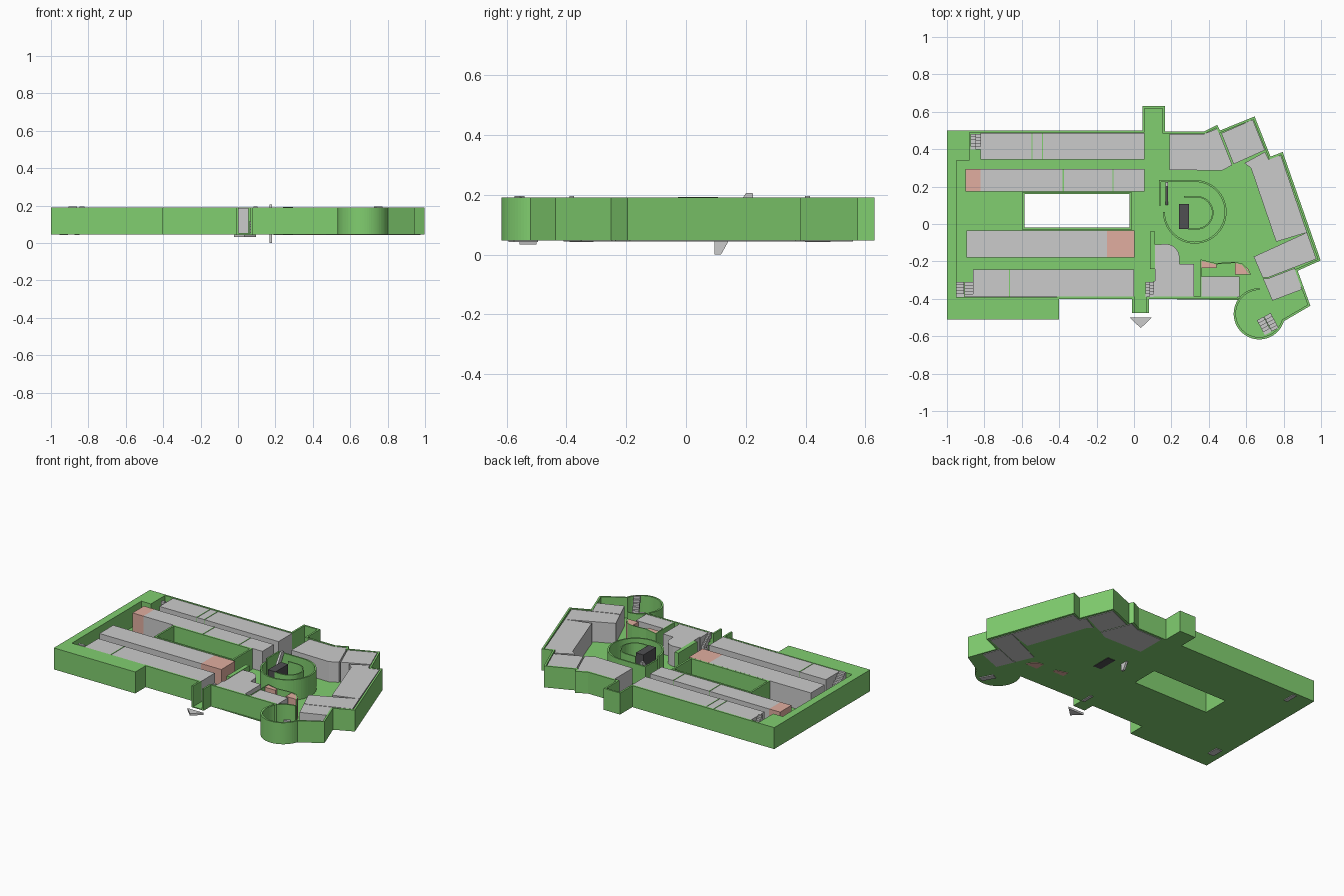
import bpy, bmesh, math
from mathutils import Vector, Matrix

if "Cube" in bpy.data.objects:
    bpy.data.objects.remove(bpy.data.objects["Cube"])

Z0, ZF, ZT = 0.047, 0.053, 0.19   # slab bottom, floor, wall top


def material(name, rgb):
    m = bpy.data.materials.new(name)
    m.diffuse_color = (*rgb, 1)
    m.use_nodes = True
    m.node_tree.nodes["Principled BSDF"].inputs["Base Color"].default_value = m.diffuse_color
    return m


GREEN = material("green", (0.22, 0.62, 0.16))
PINK = material("pink", (0.75, 0.42, 0.35))
DARK = material("dark", (0.08, 0.08, 0.085))


def finish(bm, name, mat):
    bmesh.ops.recalc_face_normals(bm, faces=bm.faces)
    me = bpy.data.meshes.new(name)
    bm.to_mesh(me)
    bm.free()
    if mat:
        me.materials.append(mat)
    ob = bpy.data.objects.new(name, me)
    bpy.context.collection.objects.link(ob)
    return ob


def prism(name, pts, z0, z1, mat=None, hole=None):
    """Extrude an outline upward, optionally with a hole through it."""
    bm = bmesh.new()
    if hole:
        edges = []
        for loop in (pts, hole):
            vs = [bm.verts.new((x, y, z0)) for x, y in loop]
            edges += [bm.edges.new((vs[i - 1], vs[i])) for i in range(len(vs))]
        bmesh.ops.triangle_fill(bm, edges=edges, use_beauty=True, use_dissolve=False)
    else:
        bm.faces.new([bm.verts.new((x, y, z0)) for x, y in pts])
    r = bmesh.ops.extrude_face_region(bm, geom=bm.faces[:])
    vs = [g for g in r["geom"] if isinstance(g, bmesh.types.BMVert)]
    bmesh.ops.translate(bm, verts=vs, vec=(0, 0, z1 - z0))
    return finish(bm, name, mat)


def rect(x0, x1, y0, y1):
    return [(x0, y0), (x1, y0), (x1, y1), (x0, y1)]


def arc(cx, cy, r, a0, a1, n=24):
    return [(cx + r * math.cos(math.radians(a0 + (a1 - a0) * i / n)),
             cy + r * math.sin(math.radians(a0 + (a1 - a0) * i / n))) for i in range(n + 1)]


def wall(name, path, t, z1=ZT, closed=False):
    """Thin wall along a path, thickness t to the right of travel, mitred corners."""
    p = [Vector(q) for q in path]
    n = len(p)
    perp = lambda a, b: Vector(((b - a).y, -(b - a).x)).normalized()
    inner = []
    for i in range(n):
        pr = perp(p[i - 1], p[i]) if (i or closed) else None
        nx = perp(p[i], p[(i + 1) % n]) if (i < n - 1 or closed) else None
        pr, nx = pr or nx, nx or pr
        inner.append(p[i] + (pr + nx) * (t / max(0.3, 1 + pr.dot(nx))))
    bm = bmesh.new()
    rows = [[bm.verts.new((o.x, o.y, z)) for o, z in
             ((p[i], Z0), (p[i], z1), (inner[i], z1), (inner[i], Z0))] for i in range(n)]
    for i in range(n if closed else n - 1):
        a, b = rows[i], rows[(i + 1) % n]
        for k in range(4):
            bm.faces.new((a[k], b[k], b[k - 3], a[k - 3]))
    if not closed:
        bm.faces.new(rows[0])
        bm.faces.new(rows[-1])
    return finish(bm, name, GREEN)


def stairs(name, cx, cy, w, d, rot=0, n=5):
    """Two side-by-side runs of steps, turning at mid height."""
    bm = bmesh.new()
    lo, hi = 0.042, 0.195
    for run in (0, 1):
        for i in range(n):
            k = i if run == 0 else 2 * n - 1 - i
            top = lo + (hi - lo) * (k + 1) / (2 * n)
            bot = lo if run == 0 else max(lo, top - 0.04)
            m = (Matrix.Translation((cx, cy, (top + bot) / 2)) @ Matrix.Rotation(rot, 4, 'Z')
                 @ Matrix.Translation(((run - 0.5) * w / 2, -d / 2 + (i + 0.5) * d / n, 0))
                 @ Matrix.Diagonal((w / 2 * 0.96, d / n, top - bot, 1)))
            bmesh.ops.create_cube(bm, size=1, matrix=m)
    finish(bm, name, None)


# Outer footprint, clockwise from the right side of the open entrance's left jamb
outline = [(-0.01, -0.475), (-0.01, -0.4), (-0.4, -0.4), (-0.4, -0.51), (-1, -0.51),
           (-1, 0.5), (0.045, 0.5), (0.045, 0.63), (0.165, 0.63), (0.165, 0.495),
           (0.375, 0.495), (0.445, 0.53), (0.46, 0.5), (0.645, 0.575), (0.73, 0.36),
           (0.795, 0.385), (0.998, -0.195), (0.875, -0.25), (0.943, -0.437)]
outline += arc(0.67, -0.48, 0.137, -17, -217, 40)
outline += [(0.56, -0.4), (0.08, -0.4), (0.08, -0.475)]
court = rect(-0.585, -0.025, -0.02, 0.16)
prism("floor_slab", outline, Z0, ZF, GREEN, court)
wall("outer_wall", outline, 0.012)
wall("courtyard_wall", court, 0.012, closed=True)
prism("west_wall", rect(-1, -0.95, -0.5, 0.5), ZF, ZT, GREEN)
prism("northwest_block", rect(-0.99, -0.88, 0.34, 0.49), ZF, ZT, GREEN)
prism("southwest_block", rect(-0.995, -0.402, -0.508, -0.392), ZF, ZT, GREEN)
prism("corridor_wall", rect(0.085, 0.112, -0.24, -0.04), ZF, ZT, GREEN)

# Tower wall closing the circle on the inside
wall("tower_inner_wall", arc(0.67, -0.48, 0.137, 143, 90, 12), 0.01)

# Central round hall and its inner screen
wall("round_hall_wall", [(0.135, 0.1), (0.135, 0.235)] + arc(0.325, 0.065, 0.17, 90, -180, 48), 0.01)
wall("inner_screen", [(0.268, 0.15)] + arc(0.335, 0.06, 0.09, 90, -90, 24) + [(0.29, -0.03)], 0.008)
prism("dark_core", rect(0.24, 0.295, -0.027, 0.107), 0.044, 0.192, DARK)

# Straight rows of rooms, split by partitions: x breaks, y range
ZR = 0.188
rows = {"back_rooms": ([-0.82, -0.545, -0.49, 0.057], 0.345, 0.486),
        "inner_back_rooms": ([-0.82, -0.378, -0.112, 0.057], 0.175, 0.295),
        "middle_room": ([-0.895, -0.145], -0.18, -0.036),
        "front_rooms": ([-0.86, -0.665, 0.0], -0.39, -0.243)}
for name, (xs, y0, y1) in rows.items():
    for i in range(len(xs) - 1):
        prism(f"{name}_{i}", rect(xs[i] + 0.003 * (i > 0), xs[i + 1] - 0.003 * (i < len(xs) - 2), y0, y1), ZF, ZR)
    for x in xs[1:-1]:
        prism(name + "_partition", rect(x - 0.003, x + 0.003, y0, y1), ZF, ZT, GREEN)

# Pink rooms
prism("pink_room_west", rect(-0.9, -0.82, 0.175, 0.295), ZF, ZR, PINK)
prism("pink_room_middle", rect(-0.145, 0.003, -0.18, -0.036), ZF, ZR, PINK)
prism("pink_room_small", [(0.36, -0.19), (0.36, -0.235), (0.44, -0.235), (0.44, -0.212)], 0.044, ZR, PINK)
prism("pink_room_fan", [(0.54, -0.205), (0.54, -0.27), (0.625, -0.27), (0.61, -0.24), (0.58, -0.213)], 0.044, ZR, PINK)
wall("curved_corridor_wall", [(0.36, -0.19), (0.44, -0.21), (0.49, -0.205), (0.54, -0.203), (0.58, -0.212), (0.625, -0.27)], 0.006)
prism("corridor_side_wall", rect(0.355, 0.362, -0.39, -0.19), ZF, ZT, GREEN)

# Rooms near the entrance
prism("lobby_room", [(0.105, -0.305), (0.105, -0.39), (0.32, -0.39), (0.32, -0.215), (0.243, -0.215)]
      + arc(0.17, -0.18, 0.073, 0, 90, 8) + [(0.113, -0.11), (0.113, -0.305)], ZF, ZR)
prism("lobby_east_room", rect(0.36, 0.565, -0.39, -0.28), ZF, ZR)

# Angled east wing, whose blocks reach just under the slab
east = [[(0.19, 0.29), (0.47, 0.285), (0.525, 0.315), (0.458, 0.485), (0.445, 0.51), (0.37, 0.48), (0.19, 0.48)],
        [(0.467, 0.485), (0.635, 0.558), (0.70, 0.395), (0.533, 0.32)],
        [(0.59, 0.325), (0.625, 0.30), (0.76, -0.095), (0.925, -0.045), (0.785, 0.367), (0.72, 0.345), (0.70, 0.385)],
        [(0.64, -0.175), (0.925, -0.045), (0.975, -0.187), (0.715, -0.287), (0.688, -0.287)],
        [(0.69, -0.292), (0.715, -0.292), (0.86, -0.236), (0.898, -0.35), (0.74, -0.41)]]
for i, pts in enumerate(east):
    prism(f"east_room_{i}", pts, 0.044, ZR)

# Stairs
stairs("stairs_northwest", -0.847, 0.44, 0.055, 0.085)
stairs("stairs_southwest", -0.908, -0.35, 0.095, 0.08)
stairs("stairs_entrance", 0.083, -0.35, 0.042, 0.08)
stairs("stairs_tower", 0.715, -0.535, 0.085, 0.09, math.radians(28))

# Slanted ramp passing through the floor: profile in y-z
bm = bmesh.new()
prof = [(0.095, 0.045), (0.095, 0), (0.117, 0), (0.225, 0.19), (0.223, 0.205), (0.2, 0.205)]
face = bm.faces.new([bm.verts.new((0.168, y, z)) for y, z in prof])
ext = bmesh.ops.extrude_face_region(bm, geom=[face])
bmesh.ops.translate(bm, verts=[g for g in ext["geom"] if isinstance(g, bmesh.types.BMVert)], vec=(0.014, 0, 0))
finish(bm, "slanted_ramp", None)

# Entrance arrow
prism("entrance_arrow", [(-0.022, -0.5), (0.036, -0.557), (0.095, -0.5)], 0.033, 0.047)
